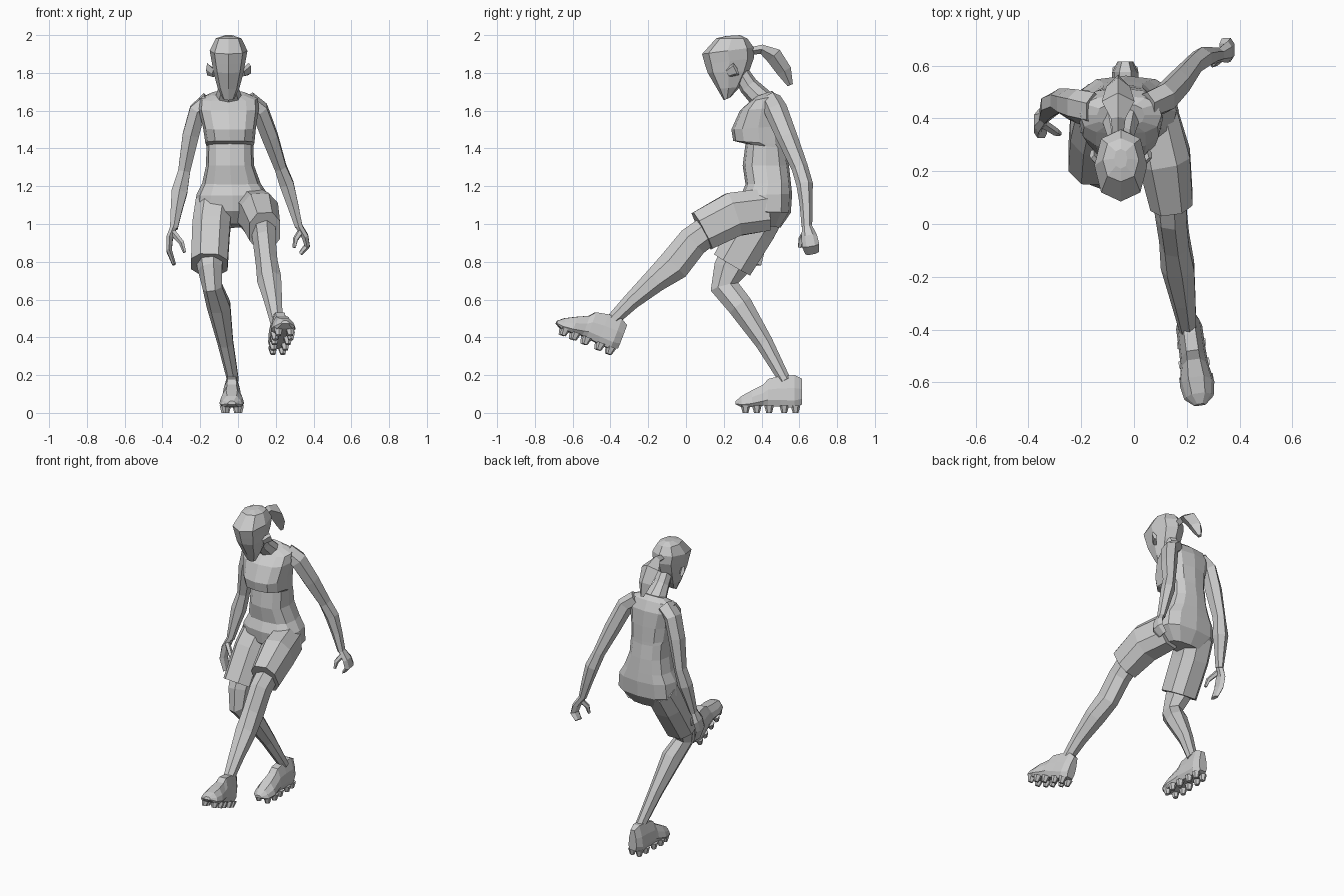
import bpy, bmesh
from math import sin, cos, pi, radians
from mathutils import Vector, Matrix

X = Vector((1, 0, 0))


def finish(name, bm, mat=None):
    bmesh.ops.recalc_face_normals(bm, faces=bm.faces)
    me = bpy.data.meshes.new(name)
    bm.to_mesh(me)
    bm.free()
    ob = bpy.data.objects.new(name, me)
    if mat:
        ob.matrix_world = mat
    bpy.context.collection.objects.link(ob)
    return ob


def skin(bm, loops):
    """Bridge successive point loops with quads and cap both ends."""
    rings = [[bm.verts.new(p) for p in l] for l in loops]
    n = len(rings[0])
    for r, s in zip(rings, rings[1:]):
        for i in range(n):
            j = (i + 1) % n
            bm.faces.new((r[i], r[j], s[j], s[i]))
    bm.faces.new(rings[0])
    bm.faces.new(rings[-1])


def oval(c, u, v, n, p, phase=0.0):
    out = []
    for i in range(n):
        t = 2 * pi * (i + phase) / n
        k, s = cos(t), sin(t)
        k = abs(k) ** p * (1 if k >= 0 else -1)
        s = abs(s) ** p * (1 if s >= 0 else -1)
        out.append(c + u * k + v * s)
    return out


def body(name, rings, n=12, p=0.75):
    """Rings given as centre x, half width, front (y, z), back (y, z)."""
    bm = bmesh.new()
    loops = []
    for cx, a, fy, fz, by, bz in rings:
        f, b = Vector((cx, fy, fz)), Vector((cx, by, bz))
        loops.append(oval((f + b) / 2, X * a, (b - f) / 2, n, p))
    skin(bm, loops)
    return finish(name, bm)


def tube(name, pts, n=6, p=1.0, phase=0.5):
    """Points given as x, y, z, half width sideways, half depth."""
    bm = bmesh.new()
    c = [Vector(q[:3]) for q in pts]
    loops = []
    for i, q in enumerate(pts):
        t = (c[min(i + 1, len(c) - 1)] - c[max(i - 1, 0)]).normalized()
        u = (X - t * X.dot(t)).normalized()
        loops.append(oval(c[i], u * q[3], t.cross(u) * q[4], n, p, phase))
    skin(bm, loops)
    return finish(name, bm)


# Torso with the top's overhanging lower edge, down to the pelvis
body("torso", [
    (-.03, .12, .36, 1.00, .50, .98), (-.03, .20, .30, 1.07, .555, 1.06),
    (-.03, .19, .29, 1.15, .562, 1.16), (-.035, .155, .315, 1.21, .555, 1.22),
    (-.042, .127, .30, 1.31, .545, 1.31), (-.043, .124, .315, 1.425, .53, 1.40),
    (-.043, .13, .25, 1.44, .53, 1.42), (-.045, .14, .24, 1.50, .525, 1.52),
    (-.05, .16, .285, 1.60, .515, 1.62), (-.05, .155, .34, 1.65, .485, 1.68),
    (-.05, .09, .37, 1.675, .455, 1.705)])

# Neck and head
body("neck", [(-.05, .075, .34, 1.64, .47, 1.68), (-.05, .05, .29, 1.70, .37, 1.765),
              (-.05, .048, .26, 1.76, .33, 1.82)], 8, 1)
body("head", [
    (-.05, .03, .20, 1.655, .235, 1.67), (-.05, .058, .165, 1.715, .285, 1.725),
    (-.05, .08, .115, 1.80, .335, 1.81), (-.05, .09, .10, 1.845, .36, 1.88),
    (-.05, .1, .085, 1.90, .358, 1.935), (-.05, .068, .16, 1.983, .325, 1.982),
    (-.05, .025, .21, 1.995, .285, 2.0)], 8, .85)
for s, side in ((-1, "left"), (1, "right")):
    tube("ear_" + side, [(-.05 + s * .075, .225, 1.80, .015, .025),
                         (-.05 + s * .11, .265, 1.82, .012, .038)], 5)
tube("ponytail", [(-.06, .34, 1.915, .02, .02), (-.06, .40, 1.925, .028, .025),
                  (-.06, .465, 1.89, .062, .045), (-.06, .52, 1.81, .045, .04),
                  (-.06, .552, 1.735, .012, .015)], 4, 1, 0)

# Arms
tube("arm_left", [(-.15, .435, 1.645, .06, .065), (-.215, .445, 1.60, .05, .065),
                  (-.25, .455, 1.47, .05, .058), (-.285, .467, 1.28, .037, .046),
                  (-.31, .452, 1.17, .048, .046), (-.325, .43, 1.08, .036, .036),
                  (-.34, .405, .975, .023, .028)])
tube("arm_right", [(.05, .45, 1.655, .05, .055), (.115, .475, 1.605, .05, .062),
                   (.17, .535, 1.46, .048, .055), (.225, .602, 1.30, .036, .044),
                   (.258, .628, 1.21, .043, .044), (.29, .636, 1.10, .034, .034),
                   (.322, .64, .985, .023, .028)])

# Hands: curled mitt of fingers plus a thumb
tube("hand_left", [(-.34, .405, .985, .02, .026), (-.362, .39, .925, .02, .046),
                   (-.365, .37, .86, .017, .046), (-.338, .362, .785, .011, .036)], 6)
tube("thumb_left", [(-.345, .38, .955, .018, .018), (-.298, .35, .90, .015, .016),
                    (-.282, .342, .85, .009, .01)], 5)
tube("hand_right", [(.322, .64, .99, .02, .026), (.355, .652, .935, .02, .042),
                    (.366, .66, .885, .017, .046), (.332, .668, .845, .011, .036)], 6)
tube("thumb_right", [(.332, .635, .96, .018, .018), (.305, .61, .92, .015, .016),
                     (.298, .602, .875, .009, .01)], 5)

# Shorts legs
tube("shorts_left", [(-.125, .435, 1.10, .105, .115), (-.142, .36, .98, .106, .125),
                     (-.152, .245, .785, .103, .118)], 8, .8, .5)
tube("shorts_right", [(.075, .42, 1.075, .095, .12), (.115, .25, 1.05, .105, .125),
                      (.142, .085, .963, .086, .116)], 8, .8, .5)

# Bare legs below the shorts
tube("leg_left", [(-.15, .275, .85, .08, .09), (-.145, .235, .76, .068, .092),
                  (-.133, .205, .665, .055, .078), (-.10, .288, .565, .066, .068),
                  (-.065, .415, .37, .044, .048), (-.025, .525, .17, .032, .032)], 7)
tube("leg_right", [(.135, .15, .99, .07, .08), (.142, .035, .905, .063, .085),
                   (.155, -.065, .78, .06, .088), (.168, -.165, .70, .067, .066),
                   (.188, -.29, .59, .05, .046), (.208, -.42, .46, .032, .032)], 7)


def shoe(side, mat):
    """Studded shoe, heel at y = 0, toe towards -y."""
    bm = bmesh.new()
    loops = []
    for y, w, lo, hi in [(.005, .03, .045, .18), (-.035, .05, .028, .20),
                         (-.11, .05, .032, .195), (-.175, .052, .038, .18),
                         (-.20, .054, .038, .15), (-.26, .066, .03, .12),
                         (-.315, .056, .03, .09), (-.348, .022, .045, .062)]:
        h = hi - lo
        half = [(.75, lo), (1, lo + h * .22), (.85, lo + h * .6), (.45, hi)]
        sect = half + [(-k, z) for k, z in reversed(half)]
        loops.append([Vector((k * w, y, z)) for k, z in sect])
    skin(bm, loops)
    for y, dx in [(-.03, .026), (-.09, .032), (-.17, .036), (-.235, .042), (-.295, .032)]:
        for s in (-1, 1):
            bmesh.ops.create_cone(bm, cap_ends=True, segments=6, radius1=.015,
                                  radius2=.026, depth=.04,
                                  matrix=Matrix.Translation((s * dx, y, .02)))
    finish("shoe_" + side, bm, mat)


shoe("left", Matrix.Translation((-.033, .61, 0)))
shoe("right", Matrix.Translation((.208, -.385, .30))
     @ Matrix.Rotation(radians(8), 4, 'Z') @ Matrix.Rotation(radians(-22), 4, 'X'))
